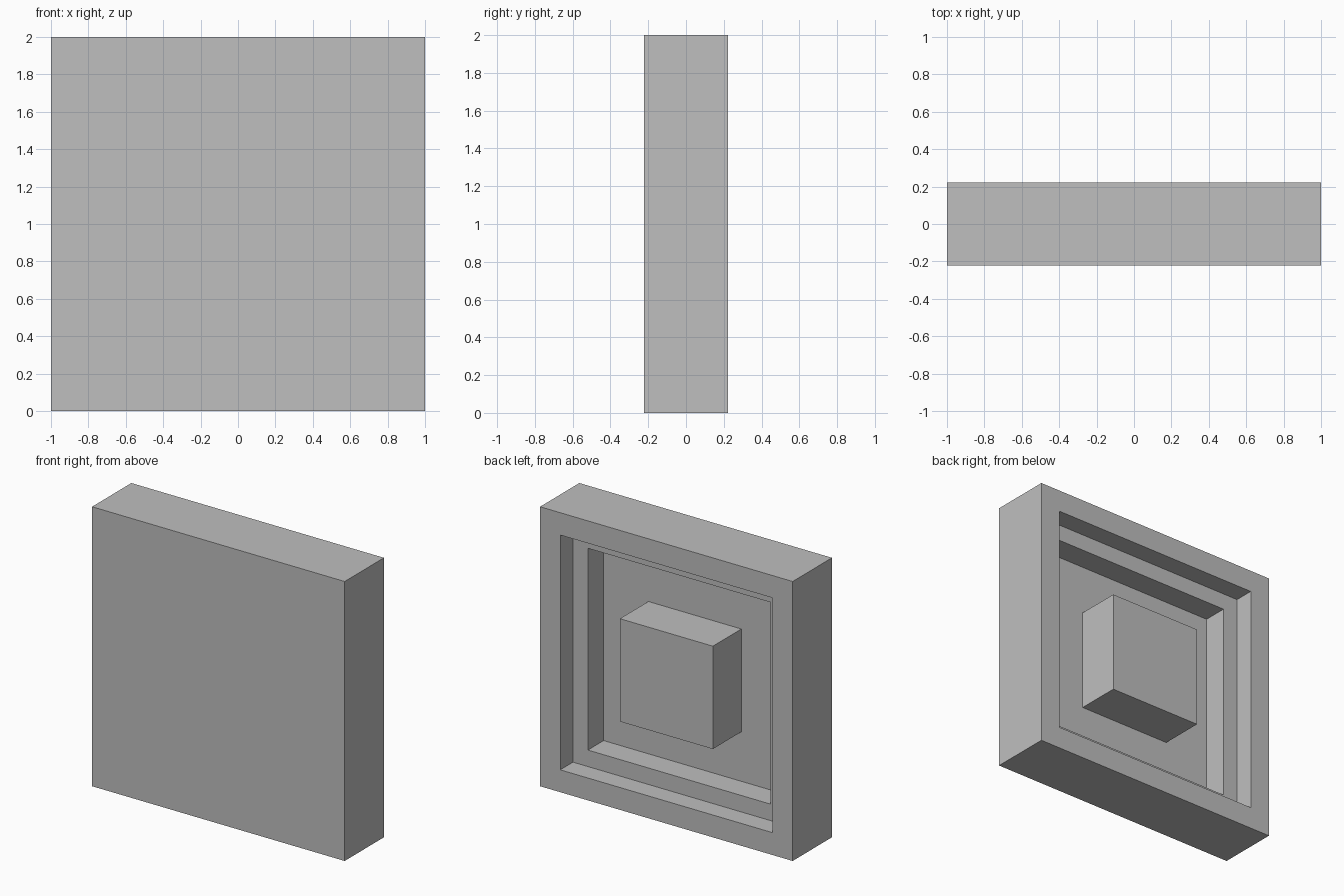
import bpy
import bmesh
from mathutils import Matrix, Vector

default = bpy.data.objects.get("Cube")
if default:
    bpy.data.objects.remove(default, do_unlink=True)

DEPTH = 0.444

# Single plain colour
grey = bpy.data.materials.new("plain_grey")
grey.use_nodes = True
colour = (0.52, 0.52, 0.52, 1.0)
grey.diffuse_color = colour
grey.node_tree.nodes["Principled BSDF"].inputs["Base Color"].default_value = colour


def step(bm, face, margin, push):
    """Inset a back-facing face, then push the inner face along y."""
    bmesh.ops.inset_individual(bm, faces=[face], thickness=margin, use_even_offset=True)
    inner = bmesh.ops.extrude_discrete_faces(bm, faces=[face])["faces"][0]
    bmesh.ops.translate(bm, verts=inner.verts, vec=Vector((0, push, 0)))
    return inner


# Square slab standing upright
bm = bmesh.new()
bmesh.ops.create_cube(bm, size=1, matrix=Matrix.Translation((0, 0, 1)) @ Matrix.Diagonal((2, DEPTH, 2, 1)))
bm.normal_update()
back = max(bm.faces, key=lambda f: f.calc_center_median().y)

# Two recessed steps, then a central block rising flush with the rim
for margin, push in ((0.16, -0.144), (0.118, -0.178), (0.354, 0.322)):
    back = step(bm, back, margin, push)
    bm.normal_update()

bmesh.ops.recalc_face_normals(bm, faces=bm.faces)
mesh = bpy.data.meshes.new("stepped_panel")
bm.to_mesh(mesh)
bm.free()
mesh.materials.append(grey)
panel = bpy.data.objects.new("stepped_panel", mesh)
bpy.context.scene.collection.objects.link(panel)
